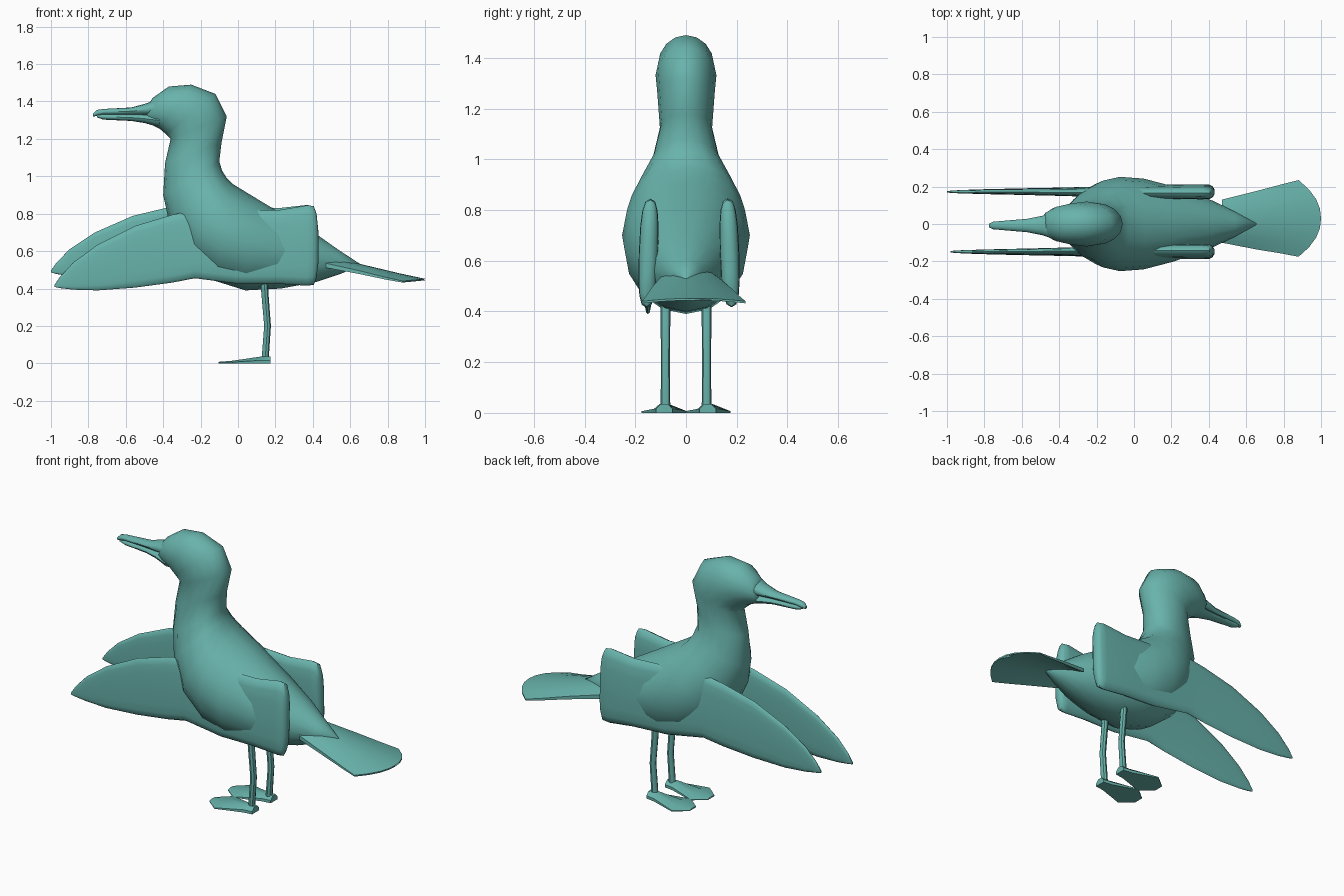
import bpy, bmesh, math
from mathutils import Vector

if "Cube" in bpy.data.objects:
    bpy.data.objects.remove(bpy.data.objects["Cube"])

teal = bpy.data.materials.new("teal")
teal.diffuse_color = (0.14, 0.45, 0.41, 1)
teal.use_nodes = True
teal.node_tree.nodes["Principled BSDF"].inputs["Base Color"].default_value = teal.diffuse_color


def finish(name, bm, angle=45):
    bmesh.ops.recalc_face_normals(bm, faces=bm.faces)
    me = bpy.data.meshes.new(name)
    bm.to_mesh(me)
    bm.free()
    me.materials.append(teal)
    me.shade_smooth()
    me.set_sharp_from_angle(angle=math.radians(angle))
    ob = bpy.data.objects.new(name, me)
    bpy.context.collection.objects.link(ob)
    return ob


def bridge(bm, rings):
    """Skin a list of point rings and cap both ends."""
    vs = [[bm.verts.new(p) for p in r] for r in rings]
    n = len(vs[0])
    for a, b in zip(vs, vs[1:]):
        for i in range(n):
            j = (i + 1) % n
            bm.faces.new((a[i], a[j], b[j], b[i]))
    bm.faces.new(vs[0])
    bm.faces.new(vs[-1])


def section(top, bottom, width, n=16, power=1.0):
    """Rounded section between a top and a bottom point, with a half width in y."""
    top, bottom = Vector(top), Vector(bottom)
    mid, half = (top + bottom) / 2, (top - bottom) / 2
    ring = []
    for i in range(n):
        t = 2 * math.pi * i / n
        c, s = math.cos(t), math.sin(t)
        c = math.copysign(abs(c) ** power, c)
        s = math.copysign(abs(s) ** power, s)
        ring.append(mid + half * c + Vector((0, width * s, 0)))
    return ring


def loft(name, rows, n=16, power=1.0, angle=45):
    bm = bmesh.new()
    bridge(bm, [section(t, b, w, n, power) for t, b, w in rows])
    return finish(name, bm, angle)


def side_rows(rows, y=0.0):
    """Rows of top x, top z, bottom x, bottom z, half width."""
    return [((a, y, b), (c, y, d), w) for a, b, c, d, w in rows]


# Body, neck and head in one skin, from the rump to the face
loft("body", side_rows([
    (.655, .53, .655, .522, .005),
    (.54, .605, .54, .475, .068),
    (.42, .69, .42, .435, .125),
    (.20, .82, .23, .40, .20),
    (.06, .905, .04, .39, .243),
    (-.03, .96, -.12, .44, .252),
    (-.06, .99, -.27, .56, .232),
    (-.085, 1.03, -.365, .74, .185),
    (-.10, 1.08, -.40, .90, .135),
    (-.088, 1.18, -.39, 1.07, .103),
    (-.06, 1.32, -.36, 1.20, .113),
    (-.12, 1.44, -.385, 1.225, .120),
    (-.25, 1.49, -.42, 1.255, .110),
    (-.37, 1.48, -.46, 1.275, .092),
    (-.455, 1.42, -.485, 1.29, .062),
    (-.48, 1.385, -.49, 1.31, .040)]), angle=60)

# Beak halves
loft("upper_beak", side_rows([
    (-.42, 1.42, -.42, 1.325, .075),
    (-.49, 1.39, -.49, 1.325, .052),
    (-.57, 1.368, -.57, 1.328, .036),
    (-.72, 1.36, -.72, 1.33, .023),
    (-.755, 1.355, -.755, 1.322, .020),
    (-.775, 1.335, -.775, 1.32, .010)], -.008), n=12)
loft("lower_beak", side_rows([
    (-.42, 1.335, -.42, 1.262, .070),
    (-.50, 1.332, -.50, 1.285, .045),
    (-.57, 1.332, -.57, 1.296, .032),
    (-.72, 1.334, -.72, 1.303, .020),
    (-.755, 1.33, -.755, 1.315, .014)], -.008), n=12)

# Wings: upright blades with a blunt rear end and a pointed forward tip
# x, top, bottom, half thickness
WING = [(.43, .70, .54, .012), (.42, .80, .46, .028), (.405, .84, .42, .036),
        (.37, .845, .415, .038), (.22, .82, .425, .038), (0, .82, .425, .034),
        (-.23, .82, .455, .026), (-.35, .795, .432, .022),
        (-.55, .735, .405, .018), (-.75, .635, .39, .014),
        (-.88, .54, .394, .010), (-.95, .465, .402, .007), (-.98, .42, .408, .004)]


def wing(name, y, side, lift):
    rows = []
    for x, top, bottom, w in WING:
        dz, dx = lift * (.4 - x), -.25 * lift * (.4 - x)
        lean = .035 * side * min(1, max(0, x + 1))
        place = lambda z: (x + dx, y + lean * (.63 - z), z + dz)
        rows.append((place(top), place(bottom), w))
    loft(name, rows, n=16, power=.7, angle=50)


wing("near_wing", -.148, -1, 0)
wing("far_wing", .172, 1, .056)

# Tail fan: arched sheet widening to a rounded rear edge
# x, z, half width, arch drop, edge setback, y centre
TAIL = [(.47, .575, .115, .04, 0, .015), (.68, .525, .155, .03, .03, .02),
        (.86, .482, .185, .022, .07, .027), (1.0, .452, .205, .012, .12, .03)]
bm = bmesh.new()
rings = []
for x, z, w, drop, back, yc in TAIL:
    steps = [-1 + i / 4 for i in range(9)]
    upper = [Vector((x - back * abs(s) ** 2.2, yc + w * s, z - drop * s * s)) for s in steps]
    thick = .008 + .03 * (1 - x)
    lower = [p - Vector((0, 0, thick)) for p in reversed(upper)]
    rings.append(upper + lower)
bridge(bm, rings)
finish("tail_fan", bm, 40)

# Legs and webbed feet
for side, label in ((-1, "near"), (1, "far")):
    y = side * .081
    bm = bmesh.new()
    path = [(.138, .46, .02), (.145, .36, .019), (.158, .20, .018), (.145, .02, .019)]
    bridge(bm, [[(x + r * math.cos(k * math.pi / 4), y + r * math.sin(k * math.pi / 4), z)
                 for k in range(8)] for x, z, r in path])
    finish(label + "_leg", bm)

    # Outline of the web: x, sideways offset, top height
    half = [(.175, .032, .036), (.12, .040, .036), (-.03, .090, .014), (-.105, .030, .008)]
    bm = bmesh.new()
    rings = []
    for x, w, h in half:
        cy = side * .086
        rings.append([(x, cy - w, 0), (x, cy - w, h * .45), (x, cy - w * .4, h),
                      (x, cy + w * .4, h), (x, cy + w, h * .45), (x, cy + w, 0)])
    bridge(bm, rings)
    finish(label + "_foot", bm, 30)
